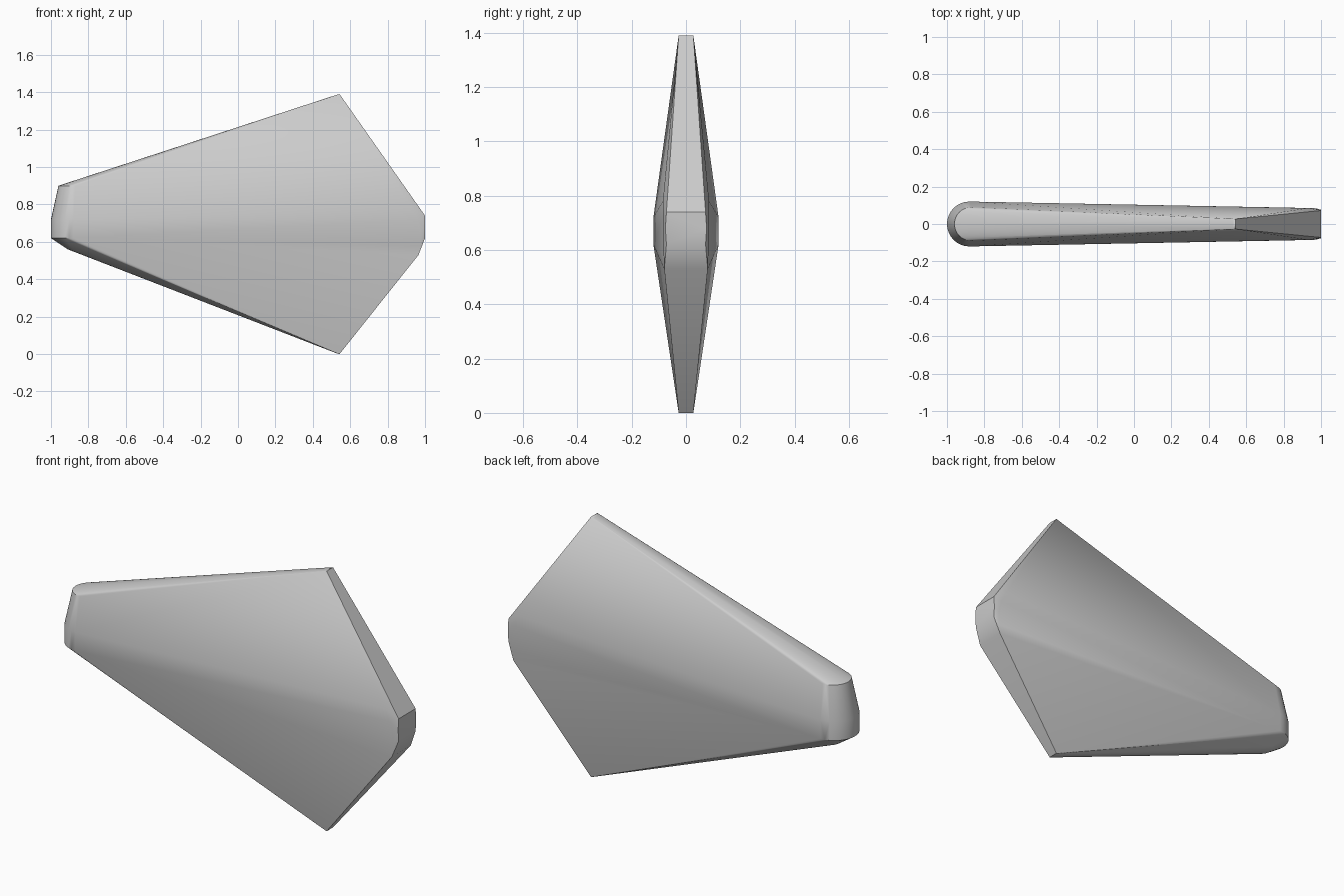
import bpy
import bmesh
from math import pi, sin, cos, radians

cube = bpy.data.objects.get("Cube")
if cube:
    bpy.data.objects.remove(cube)

grey = bpy.data.materials.new("plain grey")
grey.use_nodes = True
colour = (0.6, 0.6, 0.6, 1)
grey.diffuse_color = colour
grey.node_tree.nodes["Principled BSDF"].inputs["Base Color"].default_value = colour


def nose_arc(centre_x, radius, z, steps=16):
    """Half circle bulging toward the leading edge."""
    return [(centre_x - radius * sin(pi * i / steps), radius * cos(pi * i / steps), z)
            for i in range(steps + 1)]


def both_sides(profile):
    """Mirror (x, half width, z) points across the centre plane."""
    return [(x, side * y, z) for x, y, z in profile for side in (-1, 1)]


# Rounded leading edge: top rim, widest band, underside rim
points = nose_arc(-0.87, 0.09, 0.9)
points += nose_arc(-0.88, 0.12, 0.72) + nose_arc(-0.88, 0.12, 0.62)
points += nose_arc(-0.85, 0.06, 0.56)

# Upper and lower fin tips, slightly blunted
for z, inward in ((1.39, -1), (0, 1)):
    points += both_sides([(0.53, 0.025, z + inward * 0.003), (0.543, 0.027, z),
                          (0.55, 0.028, z + inward * 0.012)])

# Trailing edge: curved side rims and narrow blunt end
points += both_sides([(0.93, 0.085, 0.78), (0.96, 0.085, 0.72), (0.975, 0.083, 0.65),
                      (0.972, 0.082, 0.58), (0.965, 0.08, 0.53),
                      (1.0, 0.072, 0.74), (1.0, 0.076, 0.68), (1.0, 0.072, 0.62)])

# Wrap the outline points in one solid skin
bm = bmesh.new()
for p in points:
    bm.verts.new(p)
hull = bmesh.ops.convex_hull(bm, input=bm.verts)
unused = {g for g in hull["geom_interior"] + hull["geom_unused"]
          if isinstance(g, bmesh.types.BMVert)}
bmesh.ops.delete(bm, geom=list(unused), context='VERTS')
bmesh.ops.dissolve_limit(bm, angle_limit=radians(0.5), verts=bm.verts, edges=bm.edges)
bmesh.ops.recalc_face_normals(bm, faces=bm.faces)

mesh = bpy.data.meshes.new("fin_body")
bm.to_mesh(mesh)
bm.free()
mesh.materials.append(grey)
body = bpy.data.objects.new("fin_body", mesh)
bpy.context.collection.objects.link(body)

bpy.ops.object.select_all(action='DESELECT')
body.select_set(True)
bpy.context.view_layer.objects.active = body
bpy.ops.object.shade_smooth_by_angle(angle=radians(30))
